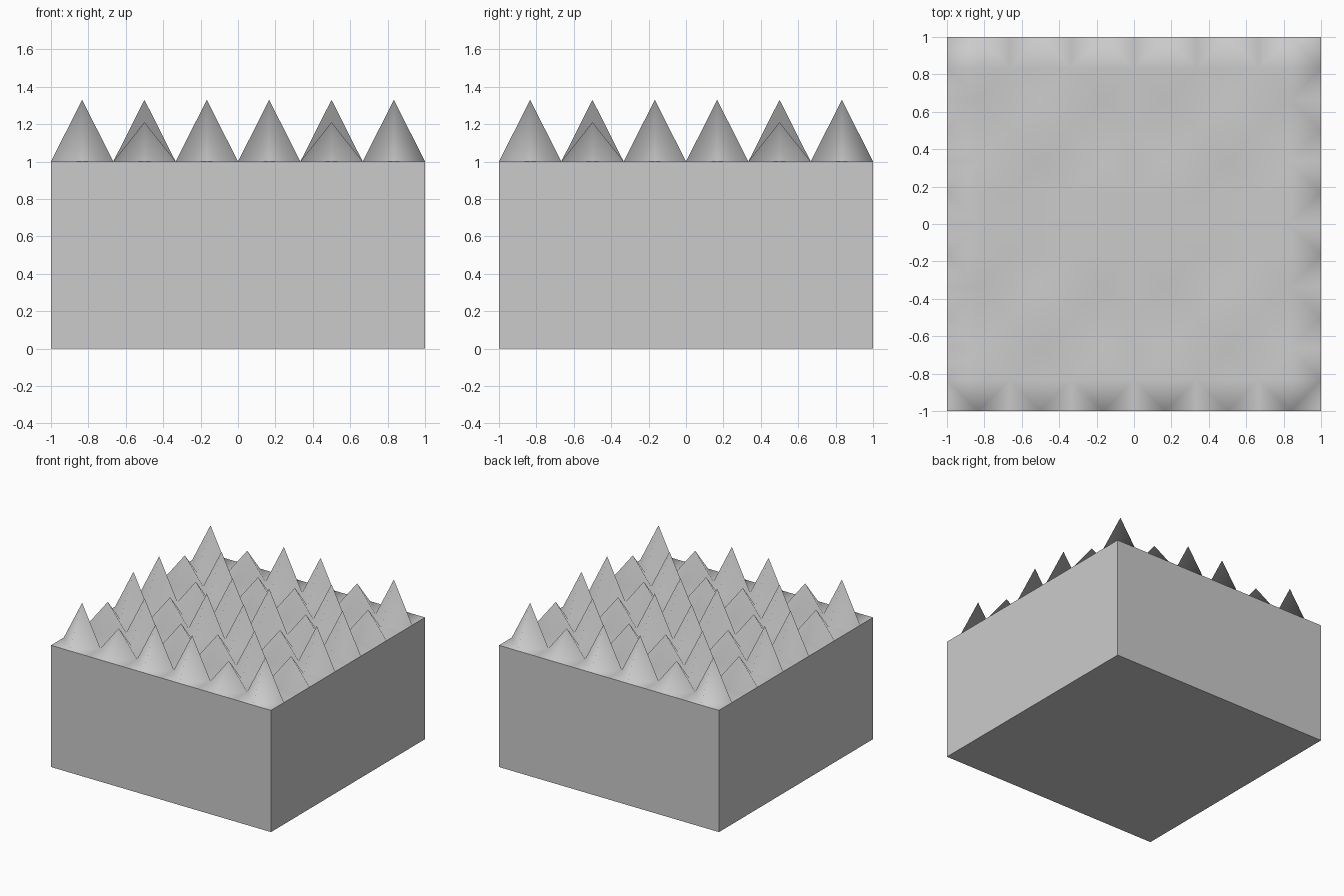
import bpy, bmesh

if "Cube" in bpy.data.objects:
    bpy.data.objects.remove(bpy.data.objects["Cube"])

N = 12                 # half-cells across the block
STEP = 2.0 / N
TALL, SHORT = 0.33, 0.21


def make_object(name, bm):
    mesh = bpy.data.meshes.new(name)
    bm.to_mesh(mesh)
    bm.free()
    obj = bpy.data.objects.new(name, mesh)
    bpy.context.collection.objects.link(obj)
    return obj


def height(i, j):
    # spikes sit on odd grid points, in repeating 3 x 3 tiles
    if i % 2 == 0 or j % 2 == 0:
        return 1.0
    a, b = (i // 2) % 3, (j // 2) % 3
    return 1.0 + (TALL if (a + b) % 2 == 0 else SHORT)


# Block: flat sides and bottom, open under the spiked surface
bm = bmesh.new()
bmesh.ops.create_cube(bm, size=2)
for v in bm.verts:
    v.co.z = 0.5 + v.co.z * 0.5
top = [f for f in bm.faces if f.normal.z > 0.5 or f.calc_center_median().z > 0.99]
bmesh.ops.delete(bm, geom=top, context='FACES_ONLY')
make_object("block", bm)

# Spiked top: smooth shaded height grid
bm = bmesh.new()
grid = [[bm.verts.new((-1 + i * STEP, -1 + j * STEP, height(i, j)))
         for j in range(N + 1)] for i in range(N + 1)]
for i in range(N):
    for j in range(N):
        a, b = grid[i][j], grid[i + 1][j]
        c, d = grid[i + 1][j + 1], grid[i][j + 1]
        # diagonal runs past the peak, giving each spike a diamond foot
        if (i + j) % 2 == 0:
            tris = ((a, b, d), (b, c, d))
        else:
            tris = ((a, b, c), (a, c, d))
        for t in tris:
            bm.faces.new(t).smooth = True
make_object("spiked_top", bm)
